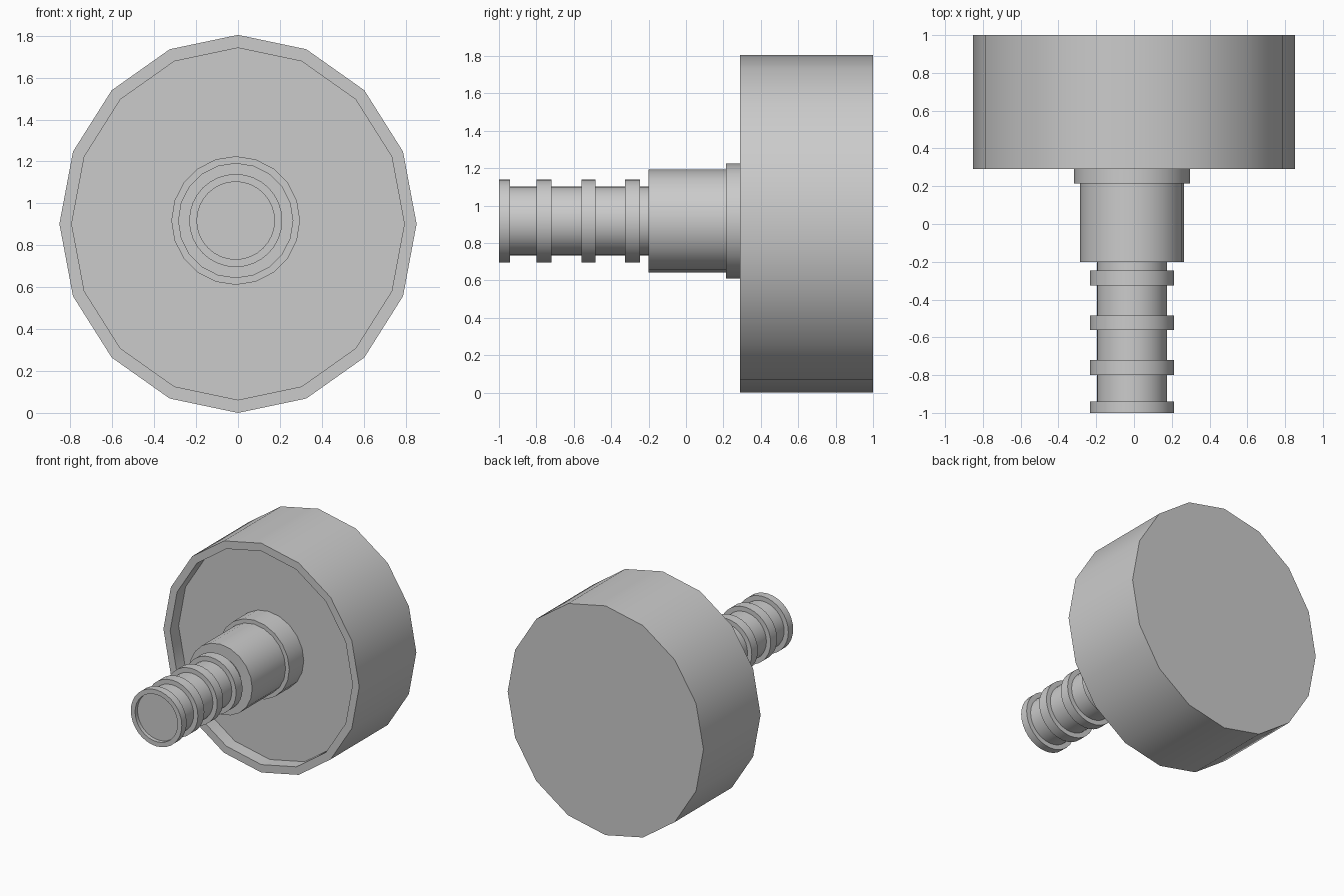
import bpy, bmesh, math

if "Cube" in bpy.data.objects:
    bpy.data.objects.remove(bpy.data.objects["Cube"])


def lathe(name, profile, sides, center, squash=1.0):
    """Revolve (radius, y) points about a y-parallel axis and cap both ends."""
    bm = bmesh.new()
    rings = []
    for r, y in profile:
        ring = []
        for i in range(sides):
            a = 2 * math.pi * i / sides
            ring.append(bm.verts.new((center[0] + squash * r * math.sin(a), y,
                                      center[1] + r * math.cos(a))))
        rings.append(ring)
    for a, b in zip(rings, rings[1:]):
        for i in range(sides):
            j = (i + 1) % sides
            bm.faces.new((a[i], a[j], b[j], b[i]))
    bm.faces.new(rings[0])
    bm.faces.new(rings[-1])
    bmesh.ops.recalc_face_normals(bm, faces=bm.faces)
    mesh = bpy.data.meshes.new(name)
    bm.to_mesh(mesh)
    bm.free()
    obj = bpy.data.objects.new(name, mesh)
    bpy.context.collection.objects.link(obj)
    bpy.ops.object.select_all(action='DESELECT')
    obj.select_set(True)
    bpy.context.view_layer.objects.active = obj
    bpy.ops.object.shade_smooth_by_angle(angle=math.radians(30))
    return obj


AXIS = (-0.011, 0.918)

# Slightly oval low-poly drum with a shallow recess in its front face
lathe("drum", [(0.84, 0.395), (0.84, 0.29), (0.902, 0.29), (0.902, 1.0)],
      16, (0, 0.902), squash=0.945)

# Stepped collar joining the stem to the drum
lathe("collar", [(0.275, -0.20), (0.275, 0.215), (0.307, 0.215), (0.307, 0.405)],
      20, AXIS)

# Ribbed stem: thin core with four raised rings, end face slightly inset
RINGS = [(-1.0, -0.94), (-0.80, -0.72), (-0.56, -0.485), (-0.325, -0.245)]
CORE, RIB = 0.185, 0.222
profile = [(CORE, -0.97)]
for start, end in RINGS:
    profile += [(CORE, start), (RIB, start), (RIB, end), (CORE, end)]
profile.append((CORE, -0.19))
lathe("ribbed_stem", profile, 32, AXIS)
